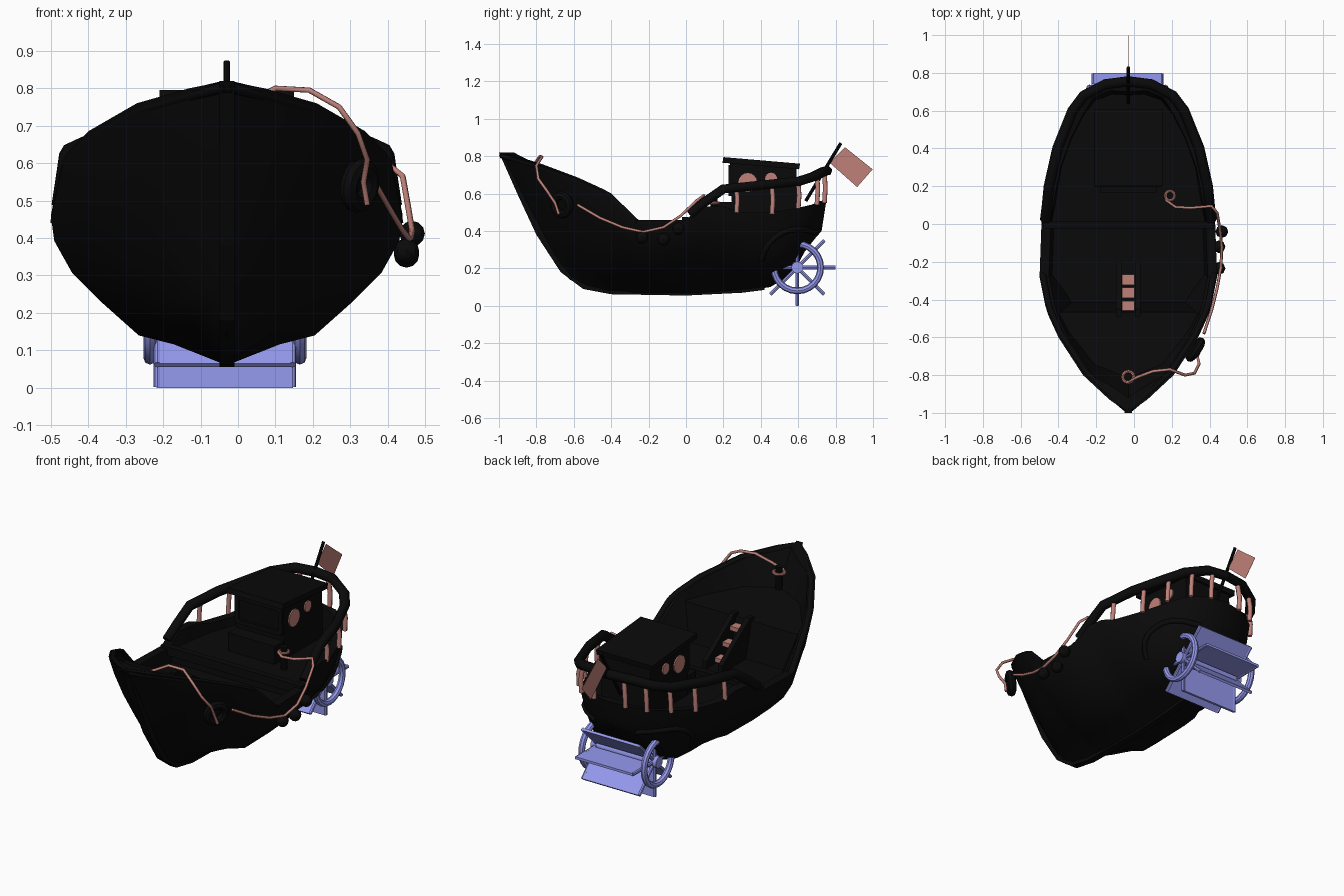
import bpy, bmesh, math
from mathutils import Vector, Matrix

if "Cube" in bpy.data.objects:
    bpy.data.objects.remove(bpy.data.objects["Cube"])

CX = -0.03  # boat centre line

def material(name, rgb):
    m = bpy.data.materials.new(name)
    m.diffuse_color = (*rgb, 1)
    m.use_nodes = True
    m.node_tree.nodes["Principled BSDF"].inputs["Base Color"].default_value = m.diffuse_color
    return m

BLACK = material("dark", (0.003, 0.003, 0.003))
PINK = material("pink", (0.52, 0.22, 0.19))
BLUE = material("blue", (0.30, 0.32, 0.86))

def add(name, bm, mat, smooth=False):
    bmesh.ops.recalc_face_normals(bm, faces=bm.faces)
    me = bpy.data.meshes.new(name)
    bm.to_mesh(me)
    bm.free()
    ob = bpy.data.objects.new(name, me)
    bpy.context.collection.objects.link(ob)
    me.materials.append(mat)
    if smooth:
        bpy.ops.object.select_all(action='DESELECT')
        ob.select_set(True)
        bpy.context.view_layer.objects.active = ob
        bpy.ops.object.shade_smooth_by_angle(angle=math.radians(35))
    return ob

def box(name, c, size, mat, rx=0):
    bm = bmesh.new()
    bmesh.ops.create_cube(bm, size=1, matrix=Matrix.Translation(c)
                          @ Matrix.Rotation(rx, 4, 'X') @ Matrix.Diagonal((*size, 1)))
    return add(name, bm, mat)

def prism(name, yz, x0, x1, mat):
    bm = bmesh.new()
    f = bm.faces.new([bm.verts.new((x0, y, z)) for y, z in yz])
    r = bmesh.ops.extrude_face_region(bm, geom=[f])
    bmesh.ops.translate(bm, verts=[v for v in r['geom'] if isinstance(v, bmesh.types.BMVert)],
                        vec=(x1 - x0, 0, 0))
    return add(name, bm, mat)

def rod(name, a, b, r, mat, n=10):
    a, b = Vector(a), Vector(b)
    bm = bmesh.new()
    rot = (b - a).to_track_quat('Z', 'Y').to_matrix().to_4x4()
    bmesh.ops.create_cone(bm, cap_ends=True, segments=n, radius1=r, radius2=r,
                          depth=(b - a).length, matrix=Matrix.Translation((a + b) / 2) @ rot)
    return add(name, bm, mat, True)

def ring(name, c, axis, R, r, mat, n=24):
    bm = bmesh.new()
    rot = Matrix.Translation(c) @ Vector(axis).to_track_quat('Z', 'Y').to_matrix().to_4x4()
    g = [[bm.verts.new(rot @ Vector(((R + r * math.cos(b)) * math.cos(a),
                                     (R + r * math.cos(b)) * math.sin(a), r * math.sin(b))))
          for b in [k * math.tau / 8 for k in range(8)]] for a in [k * math.tau / n for k in range(n)]]
    for i in range(n):
        for j in range(8):
            bm.faces.new((g[i][j], g[(i + 1) % n][j], g[(i + 1) % n][(j + 1) % 8], g[i][(j + 1) % 8]))
    return add(name, bm, mat, True)

def tube(name, pts, r, mat, res=1):
    cu = bpy.data.curves.new(name, 'CURVE')
    cu.dimensions = '3D'
    cu.bevel_depth, cu.bevel_resolution, cu.use_fill_caps = r, res, True
    sp = cu.splines.new('POLY')
    sp.points.add(len(pts) - 1)
    for p, q in zip(sp.points, pts):
        p.co = (*q, 1)
    cu.materials.append(mat)
    ob = bpy.data.objects.new(name, cu)
    bpy.context.collection.objects.link(ob)
    return ob

# Hull with decks: sheer y, half width, sheer z, keel y, keel z, deck z
ST = [(-1, 0, .82, -.67, .19, .62), (-.93, .1, .80, -.62, .14, .62), (-.8, .24, .76, -.55, .10, .61),
      (-.6, .37, .685, -.42, .07, .59), (-.48, .425, .63, -.335, .068, .58), (-.48, .425, .63, -.335, .068, .38),
      (-.43, .44, .605, -.3, .065, .38), (-.28, .47, .46, -.22, .06, .38), (0, .46, .46, 0, .06, .38),
      (0, .46, .46, 0, .06, .45), (.08, .45, .53, .08, .06, .45), (.2, .43, .53, .2, .07, .45),
      (.3, .41, .50, .3, .08, .45), (.45, .355, .50, .45, .10, .45), (.58, .29, .52, .57, .17, .45),
      (.67, .235, .54, .635, .29, .45), (.725, .15, .555, .69, .36, .45), (.75, 0, .56, .725, .40, .45)]
PROF = [(0, 0), (.14, .30), (.2, .5), (.43, .72), (.62, .88), (.83, .98), (1, 1)]

def width(s):
    for (a, p), (b, q) in zip(PROF, PROF[1:]):
        if s <= b:
            return p + (q - p) * (s - a) / (b - a)
    return 1

def hull_pt(st, s):
    ys, w, zs, yk, zk, _ = st
    fuller = 1 - .55 * min(1, max(0, (ys - .25) / .3))  # rounder sections at the stern
    return Vector((w * width(s) ** fuller, yk + (ys - yk) * s, zk + (zs - zk) * s))

rows = []
for st in ST:
    pts = [hull_pt(st, s) for s, _ in PROF]
    k = max(0, 1 - st[1] / .24)
    shift = k * (.08 if st[0] < 0 else -.05)
    for s in (1, (st[5] - st[4]) / (st[2] - st[4])):
        p = hull_pt(st, s)
        pts.append(Vector((max(0, p.x - .05), p.y + shift, p.z)))
    pts.append(Vector((0, pts[-1].y, pts[-1].z)))
    rows.append(pts)
bm = bmesh.new()
for m in (1, -1):
    g = [[bm.verts.new((CX + m * p.x, p.y, p.z)) for p in r] for r in rows]
    for a, b in zip(g, g[1:]):
        for j in range(len(a) - 1):
            bm.faces.new((a[j], b[j], b[j + 1], a[j + 1]))
bmesh.ops.remove_doubles(bm, verts=bm.verts, dist=1e-4)
bmesh.ops.dissolve_degenerate(bm, edges=bm.edges, dist=1e-4)
hull = add("hull", bm, BLACK, True)
bpy.context.view_layer.update()

# Keel and stem strip
prism("keel", [(-1, .82), (-.9, .595), (-.8, .38), (-.67, .18), (-.55, .09), (-.4, .062), (0, .055), (.3, .07),
               (.42, .085), (.42, .13), (0, .09), (-.4, .1), (-.6, .2), (-.95, .8)], CX - .02, CX + .02, BLACK)
box("deck_beam", (CX, -.005, .45), (.9, .035, .05), BLACK)

# Side parts built on both sides: rub rail, stern rail, posts, wheel guard
RAIL = [(.44, .02, .49), (.43, .10, .555), (.42, .20, .625), (.375, .40, .645),
        (.295, .60, .665), (.235, .68, .69), (.12, .74, .72), (0, .755, .722)]
for m, side in ((1, "right"), (-1, "left")):
    def sx(p):
        return (CX + m * p[0], p[1], p[2])
    tube("bow_rail_" + side, [sx((max(0, s[1] - .015), s[0] + .015, s[2] - .015)) for s in ST[:8]], .018, BLACK)
    tube("stern_rail_" + side, [sx(p) for p in RAIL], .028, BLACK)
    for x, y, z, b in ((.40, .27, .63, .50), (.345, .46, .64, .49), (.285, .60, .66, .52),
                       (.20, .70, .70, .54), (.09, .74, .71, .55)):
        tube("rail_post_" + side, [sx((x, y, z)), sx((x + .01, y + .005, (z + b) / 2)), sx((x + .01, y, b))],
             .014, PINK)
    # arched guard laid on the hull surface above the wheel
    guard = []
    for i in range(9):
        a = math.radians(65 + 13 * i)
        y, z = .6 + .2 * math.cos(a), .21 + .2 * math.sin(a)
        hit, loc, _, _ = hull.ray_cast((CX + m, y, z), (-m, 0, 0))
        if hit:
            guard.append(loc)
    tube("wheel_guard_" + side, guard, .016, BLACK)
    # Round cabin windows
    for y, z, r in ((.33, .66, .05), (.455, .68, .032)):
        rod("window_" + side, sx((.14, y, z)), sx((.162, y, z)), r, PINK, 16)

# Cabin
prism("cabin", [(.25, .44), (.235, .77), (.59, .745), (.6, .44)], CX - .155, CX + .155, BLACK)
prism("cabin_roof", [(.195, .765), (.2, .795), (.61, .76), (.605, .73)], CX - .18, CX + .18, BLACK)
box("cabin_bench", (CX, .21, .50), (.30, .09, .11), BLACK)
for z in (.60, .74):
    box("front_frame_bar", (CX, .24, z), (.29, .025, .025), BLACK)
for x in (-.14, .14):
    box("front_frame_post", (CX + x, .24, .67), (.025, .025, .14), BLACK)

# Stairs from the foredeck
for i in range(3):
    box("stair_step", (CX, -.435 + .07 * i, .535 - .065 * i), (.065, .055, .025), PINK)
for x in (-.05, .05):
    prism("stair_side", [(-.49, .38), (-.49, .60), (-.45, .60), (-.2, .42), (-.2, .38)],
          CX + x - .014, CX + x + .014, BLACK)

# Flag
rod("flag_pole", (CX, .64, .56), (CX, .828, .87), .009, BLACK, 8)
prism("flag", [(.768, .765), (.85, .848), (.998, .73), (.915, .635)], CX - .0005, CX + .0005, PINK)

# Paddle wheel
WX, WY, WZ = -.035, .595, .205
rod("wheel_axle", (WX - .21, WY, WZ), (WX + .21, WY, WZ), .032, BLUE, 12)
for d in (-.2, .2):
    ring("wheel_ring", (WX + d, WY, WZ), (1, 0, 0), .125, .018, BLUE)
    for i in range(4):
        a = i * math.pi / 4
        v = Vector((0, math.cos(a), math.sin(a))) * .203
        c = Vector((WX + d * .9, WY, WZ))
        rod("wheel_spoke", c - v, c + v, .010, BLUE, 8)
for i in range(8):
    a = i * math.pi / 4
    box("wheel_paddle", (WX, WY + .125 * math.cos(a), WZ + .125 * math.sin(a)), (.365, .16, .014), BLUE, a)

# Mooring ropes, bollards, tyre and ball fenders
rod("bow_bollard", (CX, -.81, .60), (CX, -.81, .75), .02, BLACK)
ring("bow_rope_loop", (CX, -.81, .715), (0, 0, 1), .03, .009, PINK, 12)
tube("bow_rope", [(-.04, -.84, .72), (.02, -.81, .76), (.10, -.78, .80), (.19, -.77, .795), (.27, -.80, .75),
                  (.32, -.79, .68), (.345, -.74, .61), (.335, -.70, .55), (.345, -.68, .49)], .008, PINK)
rod("aft_bollard", (.19, .15, .45), (.19, .15, .58), .018, BLACK)
ring("aft_rope_loop", (.19, .15, .55), (0, 0, 1), .025, .008, PINK, 12)
tube("side_rope", [(.37, -.58, .54), (.41, -.46, .47), (.44, -.34, .42), (.46, -.23, .395), (.465, -.12, .42),
                   (.455, -.03, .48), (.44, .06, .565), (.41, .095, .59), (.30, .085, .56),
                   (.22, .09, .55), (.17, .125, .55), (.17, .16, .55)], .008, PINK)
ring("tyre_fender", (.325, -.665, .54), (.8, -.55, -.15), .05, .024, BLACK, 16)
for c in ((.465, -.04, .412), (.45, -.12, .355), (.45, -.235, .365)):
    bm = bmesh.new()
    bmesh.ops.create_uvsphere(bm, u_segments=8, v_segments=6, radius=.034, matrix=Matrix.Translation(c))
    add("ball_fender", bm, BLACK, True)
